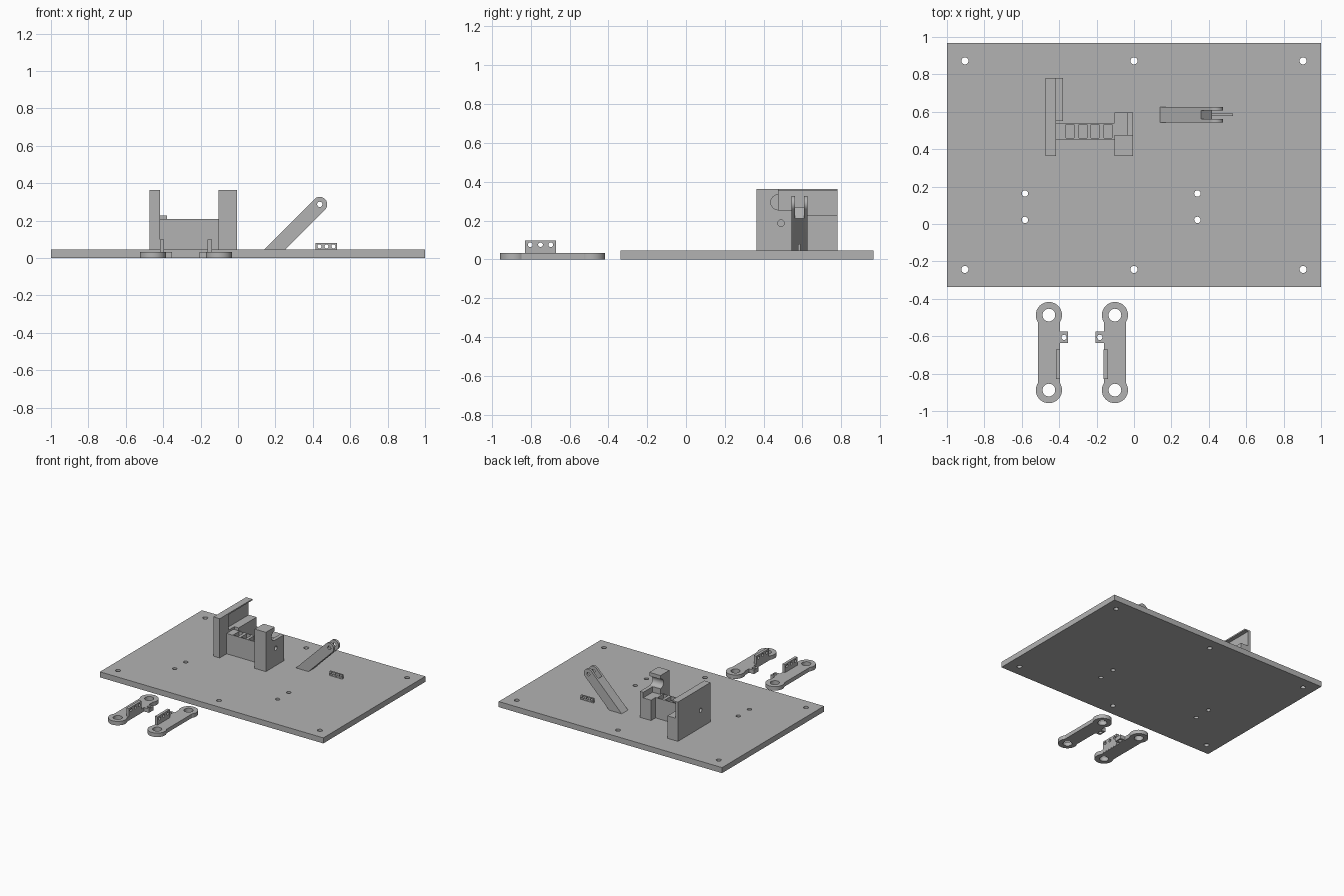
import bpy, bmesh, math
from mathutils import Vector

cube = bpy.data.objects.get("Cube")
if cube:
    bpy.data.objects.remove(cube, do_unlink=True)

grey = bpy.data.materials.new("plain grey")
grey.use_nodes = True
grey.diffuse_color = (0.45, 0.45, 0.45, 1)
grey.node_tree.nodes["Principled BSDF"].inputs["Base Color"].default_value = (0.45, 0.45, 0.45, 1)


def prism(name, pts, axis, lo, hi):
    """Extrude a 2D outline along x, y or z; outline uses the other two axes in order."""
    def place(p, d):
        return {"x": (d, p[0], p[1]), "y": (p[0], d, p[1]), "z": (p[0], p[1], d)}[axis]
    bm = bmesh.new()
    face = bm.faces.new([bm.verts.new(place(p, lo)) for p in pts])
    ext = bmesh.ops.extrude_face_region(bm, geom=[face])
    moved = [v for v in ext["geom"] if isinstance(v, bmesh.types.BMVert)]
    bmesh.ops.translate(bm, verts=moved, vec=Vector(place((0, 0), hi - lo)))
    bmesh.ops.recalc_face_normals(bm, faces=bm.faces)
    mesh = bpy.data.meshes.new(name)
    bm.to_mesh(mesh)
    bm.free()
    mesh.materials.append(grey)
    ob = bpy.data.objects.new(name, mesh)
    bpy.context.scene.collection.objects.link(ob)
    return ob


def box(name, x, y, z):
    return prism(name, [(x[0], y[0]), (x[1], y[0]), (x[1], y[1]), (x[0], y[1])], "z", *z)


def arc(c, r, start=0, end=360, n=32):
    count = n if end - start == 360 else n + 1
    angles = [math.radians(start + (end - start) * i / n) for i in range(count)]
    return [(c[0] + r * math.cos(a), c[1] + r * math.sin(a)) for a in angles]


def hole(c, r, axis, lo, hi):
    return prism("hole_cutter", arc(c, r), axis, lo, hi)


def combine(ob, others, operation="DIFFERENCE"):
    """Apply booleans and discard the helper solids."""
    for other in others:
        other.hide_render = True
        mod = ob.modifiers.new("boolean", "BOOLEAN")
        mod.operation = operation
        mod.solver = "EXACT"
        mod.object = other
    bpy.context.view_layer.update()
    deps = bpy.context.evaluated_depsgraph_get()
    mesh = bpy.data.meshes.new_from_object(ob.evaluated_get(deps))
    ob.modifiers.clear()
    ob.data = mesh
    for other in others:
        bpy.data.objects.remove(other, do_unlink=True)
    return ob


TOP = 0.045

# Base plate with mounting holes
plate = box("base_plate", (-1, 1), (-0.337, 0.967), (0, TOP))
spots = [(x, y, 0.019) for x in (-0.904, 0, 0.904) for y in (-0.243, 0.872)]
spots += [(x, y, 0.017) for x in (-0.583, 0.339) for y in (0.022, 0.163)]
combine(plate, [hole((x, y), r, "z", -0.1, 0.1) for x, y, r in spots])

# Tall wall: thin sheet at the back under a top lip, with a pivot hole
wall = box("tall_wall", (-0.474, -0.418), (0.363, 0.78), (TOP, 0.363))
combine(wall, [box("recess_cutter", (-0.45, -0.3), (0.476, 0.9), (0.227, 0.352)),
               hole((0.49, 0.186), 0.017, "x", -0.6, -0.3)])
box("wall_ledge", (-0.418, -0.38), (0.55, 0.78), (TOP, 0.227))

# Ribbed body bridging the wall and the post
body = box("ribbed_body", (-0.418, -0.105), (0.452, 0.54), (TOP, 0.21))
combine(body, [box("pocket_cutter", (x, x + 0.043), (0.459, 0.533), (0.1, 0.3))
               for x in (-0.363, -0.295, -0.229, -0.161)])

# Post with a half-round notch and a stepped rear shoulder
outline = [(0.363, TOP), (0.597, TOP), (0.597, 0.255), (0.476, 0.255)]
outline += arc((0.476, 0.294), 0.039, -90, -270, 16)[1:] + [(0.476, 0.363), (0.363, 0.363)]
post = prism("notched_post", outline, "x", -0.105, -0.005)
combine(post, [box("step_cutter", (-0.2, -0.035), (0.476, 0.7), (0.21, 0.256)),
               hole((0.49, 0.186), 0.017, "x", -0.06, 0.1)])

# Leaning arm with a forked, rounded tip
tip, rad = (0.437, 0.287), 0.04
run = rad * math.sqrt(2)
foot = tip[0] - tip[1] + TOP
arm = prism("leaning_arm", [(foot - run, TOP), (foot + run, TOP)] + arc(tip, rad, -45, 135, 20),
            "y", 0.543, 0.625)
d = Vector((1, 1)).normalized()
n = Vector((-d.y, d.x))
floor = Vector(tip) - d * 0.07
slot = [floor - n * 0.1, floor + d * 0.2 - n * 0.1, floor + d * 0.2 + n * 0.1, floor + n * 0.1]
combine(arm, [prism("slot_cutter", slot, "y", 0.561, 0.607), hole(tip, 0.014, "y", 0.5, 0.7)])

# Small upright tag with three holes
tag = box("hole_tag", (0.415, 0.53), (0.577, 0.59), (TOP, 0.08))
combine(tag, [hole((x, 0.062), 0.011, "y", 0.5, 0.7) for x in (0.435, 0.473, 0.51)])

# Pair of loose links, mirrored about their shared midline
MID = -0.2785
for name, s in (("right", -1), ("left", 1)):
    def px(a, b):
        return tuple(sorted((MID + s * a, MID + s * b)))
    cx = MID + s * 0.1765
    ends = (-0.487, -0.888)
    link = box(name + "_link", px(0.1175, 0.2345), ends[::-1], (0, 0.032))
    combine(link, [hole((cx, y), 0.07, "z", 0, 0.032) for y in ends]
            + [box("tab", px(0.0735, 0.125), (-0.636, -0.575), (0, 0.032))], "UNION")
    combine(link, [hole((cx, y), 0.034, "z", -0.1, 0.1) for y in ends]
            + [hole((MID + s * 0.0955, -0.606), 0.014, "z", -0.1, 0.1)])
    lug = box(name + "_link_lug", px(0.1165, 0.1385), (-0.83, -0.67), (0.005, 0.098))
    combine(lug, [hole((y, 0.075), 0.012, "x", -1, 1) for y in (-0.803, -0.75, -0.697)])

# Crisp edges with smooth rounds
for ob in bpy.context.scene.collection.objects:
    if ob.type == "MESH":
        bpy.ops.object.select_all(action="DESELECT")
        ob.select_set(True)
        bpy.context.view_layer.objects.active = ob
        bpy.ops.object.shade_smooth_by_angle(angle=math.radians(30))
